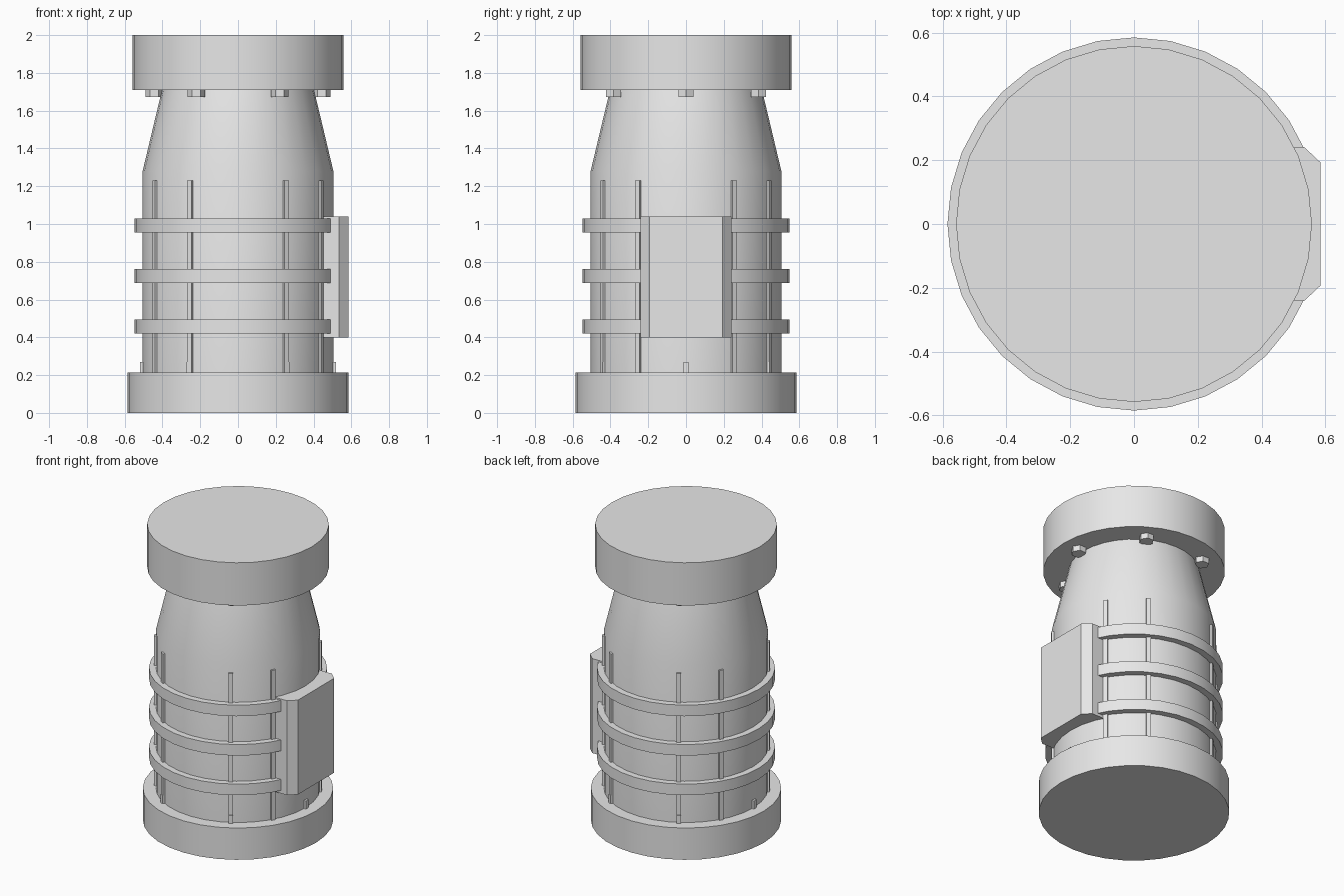
import bpy, bmesh
from math import radians, pi, cos, sin
from mathutils import Matrix, Vector

cube = bpy.data.objects.get("Cube")
if cube:
    bpy.data.objects.remove(cube, do_unlink=True)

SIDES = 32
grey = bpy.data.materials.new("plain grey")
grey.use_nodes = True
grey.diffuse_color = (0.8, 0.8, 0.8, 1)
grey.node_tree.nodes["Principled BSDF"].inputs["Base Color"].default_value = grey.diffuse_color


def finish(name, bm, smooth=False):
    bmesh.ops.recalc_face_normals(bm, faces=bm.faces[:])
    mesh = bpy.data.meshes.new(name)
    bm.to_mesh(mesh)
    bm.free()
    mesh.materials.append(grey)
    if smooth:
        for p in mesh.polygons:
            p.use_smooth = True
        mesh.set_sharp_from_angle(angle=radians(30))
    obj = bpy.data.objects.new(name, mesh)
    bpy.context.collection.objects.link(obj)
    return obj


def lathe(name, profile, closed=False):
    """Turn a (radius, height) profile around z."""
    bm = bmesh.new()
    vs = [bm.verts.new((r, 0, z)) for r, z in profile]
    for a, b in zip(vs, vs[1:] + vs[:1] if closed else vs[1:]):
        bm.edges.new((a, b))
    bmesh.ops.spin(bm, geom=bm.verts[:] + bm.edges[:], cent=(0, 0, 0),
                   axis=(0, 0, 1), angle=2 * pi, steps=SIDES)
    bmesh.ops.remove_doubles(bm, verts=bm.verts[:], dist=1e-4)
    return finish(name, bm, smooth=True)


def drum(name, r, z0, z1):
    return lathe(name, [(0, z0), (r, z0), (r, z1), (0, z1)])


def prism(name, outline, z0, z1):
    """Extrude a flat (x, y) outline upwards."""
    bm = bmesh.new()
    face = bm.faces.new([bm.verts.new((x, y, z0)) for x, y in outline])
    top = bmesh.ops.extrude_face_region(bm, geom=[face])["geom"]
    bmesh.ops.translate(bm, vec=(0, 0, z1 - z0),
                        verts=[v for v in top if isinstance(v, bmesh.types.BMVert)])
    return finish(name, bm)


def strip(name, angle, outer, z0, z1):
    """Narrow upright bar, half sunk in the body wall."""
    rot = Matrix.Rotation(radians(angle), 2)
    w = 0.014
    corners = [(0.47, -w), (outer, -w), (outer, w), (0.47, w)]
    return prism(name, [rot @ Vector(c) for c in corners], z0, z1)


# Main turned parts
drum("base", 0.585, 0, 0.215)
lathe("body", [(0, 0.2), (0.505, 0.2), (0.505, 1.28), (0.4, 1.72), (0, 1.72)])
drum("cap", 0.558, 1.71, 2)

# Hoops around the body
for i, z in enumerate((0.42, 0.688, 0.955)):
    lathe(f"hoop_{i + 1}", [(0.49, z), (0.547, z), (0.547, z + 0.075), (0.49, z + 0.075)], closed=True)

# Upright ribs, in pairs between the four main directions
for quarter in range(4):
    for offset in (30, 60):
        a = quarter * 90 + offset
        strip(f"rib_{a}", a, 0.516, 0.2, 1.23)

# Six base lugs and six hexagonal bolts below the cap
for i in range(6):
    a = i * 60
    strip(f"base_lug_{i + 1}", a, 0.519, 0.2, 0.27)
    cx, cy = 0.443 * cos(radians(a)), 0.443 * sin(radians(a))
    hexagon = [(cx + 0.046 * cos(k * pi / 3), cy + 0.046 * sin(k * pi / 3)) for k in range(6)]
    prism(f"cap_bolt_{i + 1}", hexagon, 1.673, 1.715)

# Side box with chamfered upright edges
half = [(0.4, 0.24), (0.535, 0.24), (0.585, 0.193)]
prism("side_box", half + [(x, -y) for x, y in reversed(half)], 0.4, 1.04)
